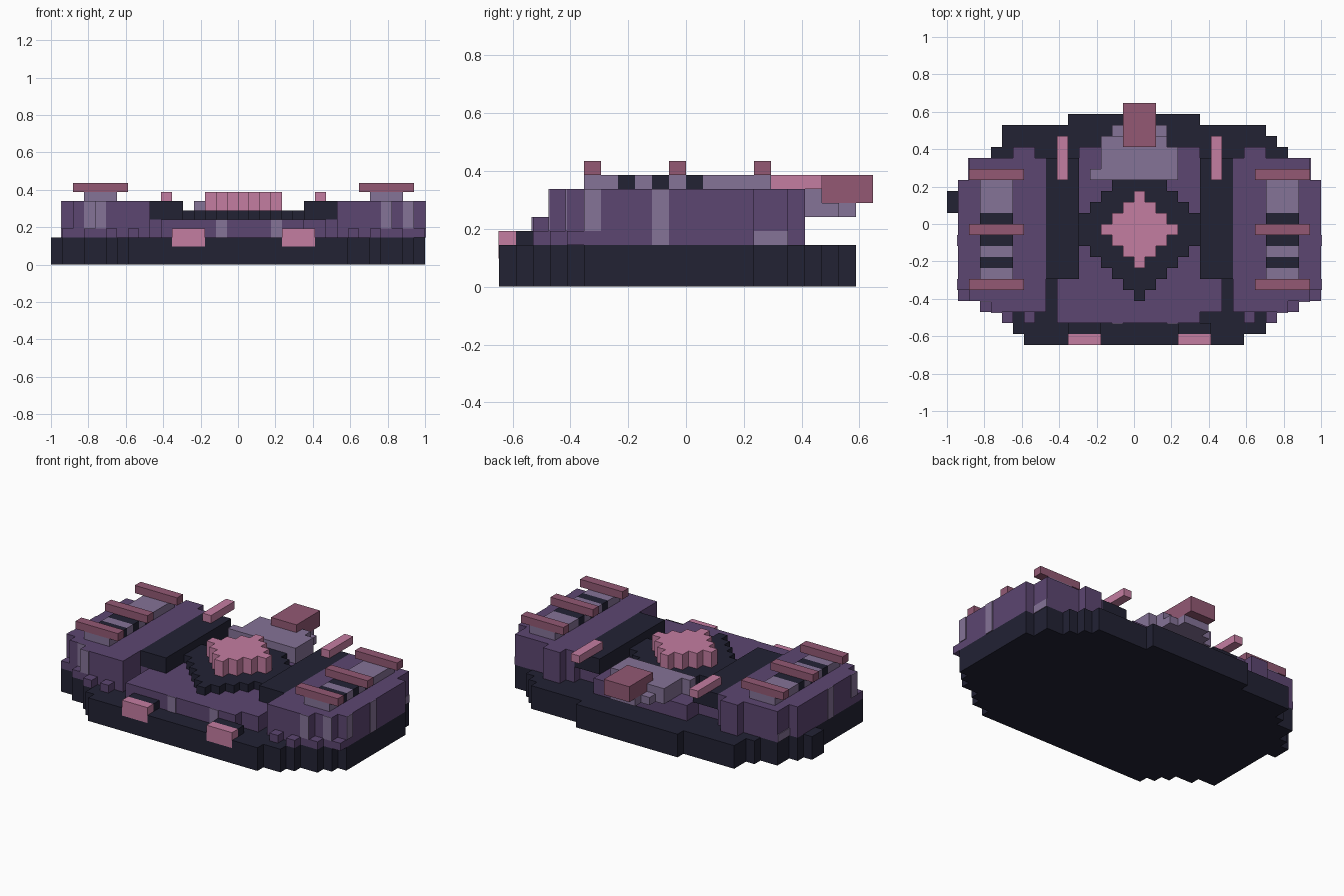
import bpy, bmesh

if "Cube" in bpy.data.objects:
    bpy.data.objects.remove(bpy.data.objects["Cube"])

U, H = 2 / 34, 0.0484          # plan step and height step
X0, Y0 = -1.0, -0.647


def lin(v):
    v /= 255
    return v / 12.92 if v <= 0.04045 else ((v + 0.055) / 1.055) ** 2.4


def material(name, *rgb):
    m = bpy.data.materials.new(name)
    m.diffuse_color = (*[lin(v) for v in rgb], 1)
    m.use_nodes = True
    m.node_tree.nodes["Principled BSDF"].inputs["Base Color"].default_value = m.diffuse_color
    return m


DARK = material("dark_navy", 34, 34, 52)
PURPLE = material("purple", 92, 70, 113)
LIGHT = material("pale_purple", 133, 115, 151)
PINK = material("pink", 196, 125, 161)
ROSE = material("rose", 147, 89, 116)


def stepped(name, j, rows, k0, k1, mat):
    """Extrude a stair-stepped outline; rows are (left, right) spans going back from row j."""
    left, right = [], []
    for n, (a, b) in enumerate(rows):
        left += [(a, j + n), (a, j + n + 1)]
        right += [(b, j + n), (b, j + n + 1)]
    pts = []
    for p in right + left[::-1]:
        if pts and p == pts[-1]:
            continue
        if len(pts) > 1 and p[0] == pts[-1][0] == pts[-2][0]:
            pts.pop()
        pts.append(p)
    bm = bmesh.new()
    f = bm.faces.new([bm.verts.new((X0 + x * U, Y0 + y * U, k0 * H)) for x, y in pts])
    ext = bmesh.ops.extrude_face_region(bm, geom=[f])
    bmesh.ops.translate(bm, vec=(0, 0, (k1 - k0) * H),
                        verts=[v for v in ext["geom"] if isinstance(v, bmesh.types.BMVert)])
    bmesh.ops.recalc_face_normals(bm, faces=bm.faces)
    me = bpy.data.meshes.new(name)
    bm.to_mesh(me)
    bm.free()
    me.materials.append(mat)
    ob = bpy.data.objects.new(name, me)
    bpy.context.collection.objects.link(ob)
    return ob


def box(name, i0, i1, j0, j1, k0, k1, mat):
    bm = bmesh.new()
    bmesh.ops.create_cube(bm, size=1)
    for v in bm.verts:
        v.co = (X0 + (i1 if v.co.x > 0 else i0) * U,
                Y0 + (j1 if v.co.y > 0 else j0) * U,
                (k1 if v.co.z > 0 else k0) * H)
    me = bpy.data.meshes.new(name)
    bm.to_mesh(me)
    bm.free()
    me.materials.append(mat)
    bpy.context.collection.objects.link(bpy.data.objects.new(name, me))


def mirror(a, b):
    return 35 - b, 35 - a


def both(name, i0, i1, *rest):
    box(name + "_left", i0, i1, *rest)
    box(name + "_right", *mirror(i0, i1), *rest)


# Hull base
stepped("hull_base", 0,
        [(7, 27), (6, 29), (5, 30), (3, 32), (1, 33)] + [(1, 34)] * 7 + [(0, 34)] * 2
        + [(1, 34), (2, 33), (2, 33), (4, 31), (5, 30), (5, 29), (11, 23)], 0, 3, DARK)

# Central deck
stepped("deck", 2, [(10, 23)] + [(10, 25)] * 3 + [(9, 26)] * 10 + [(12, 23)] * 2, 3, 5, PURPLE)

# Side pods
pod = [(4, 9), (2, 9)] + [(1, 9)] * 10 + [(2, 9)] * 2 + [(6, 8)]
stepped("pod_left", 3, pod, 3, 7, PURPLE)
stepped("pod_right", 3, [mirror(*r) for r in pod], 3, 7, PURPLE)

# Dark rails beside the pods
both("rail", 9, 12, 6, 17, 5, 7, DARK)

# Small feet around the pods
for i, j in [(1, 4), (3, 3), (5, 2), (7, 2)]:
    both("pod_foot", i, i + 1, j, j + 1, 3, 4, PURPLE)

# Striped vents on the pods, with cross bars
for n, (a, b) in enumerate([(5, 7), (7, 8), (8, 9), (9, 10), (10, 11), (11, 12), (12, 16)]):
    both("vent_segment", 3, 6, a, b, 7, 8, DARK if n % 2 else LIGHT)
for j in (5, 10, 15):
    both("cross_bar", 2, 7, j, j + 1, 8, 9, ROSE)

# Central diamond pedestal and gem
stepped("diamond_pedestal", 4,
        [(17.5 - w / 2, 17.5 + w / 2) for w in (1, 3, 5, 7, 9, 11, 11, 11, 9, 7, 5)], 5, 6, DARK)
stepped("gem", 7, [(17.5 - w / 2, 17.5 + w / 2) for w in (1, 3, 5, 7, 5, 3, 1)], 6, 8, PINK)

# Rear block with its spout
stepped("rear_block", 15, [(13, 21), (14, 21), (14, 21), (14, 20)], 5, 7, LIGHT)
box("rear_ledge", 15, 20, 19, 20, 5, 6, LIGHT)
box("rear_bracket", 16, 19, 20, 21, 5, 6, LIGHT)
box("spout", 16, 19, 18, 22, 6, 8, ROSE)

# Rear rods and front lamps
both("rod", 10, 11, 15, 19, 7, 8, PINK)
for i in (11, 21):
    box("front_lamp", i, i + 3, -0.02, 1, 2, 4, PINK)
    box("lamp_mount", i, i + 3, 1, 2, 3, 4, DARK)

# Pale panels set on the walls
T = 0.08
for j, k, e in [(5, 4, 7), (9, 3, 7)]:
    both("side_panel", 1 - T, 1, j, j + 1, k, e, LIGHT)
both("side_foot_panel", 2 - T, 2, 15, 17, 3, 4, LIGHT)
for i, j, k, e in [(3, 4, 4, 7), (4, 3, 4, 7), (30, 3, 4, 7), (32, 4, 4, 7),
                   (15, 2, 3, 5), (20, 2, 3, 5)]:
    box("front_panel", i, i + 1, j - T, j, k, e, LIGHT)
